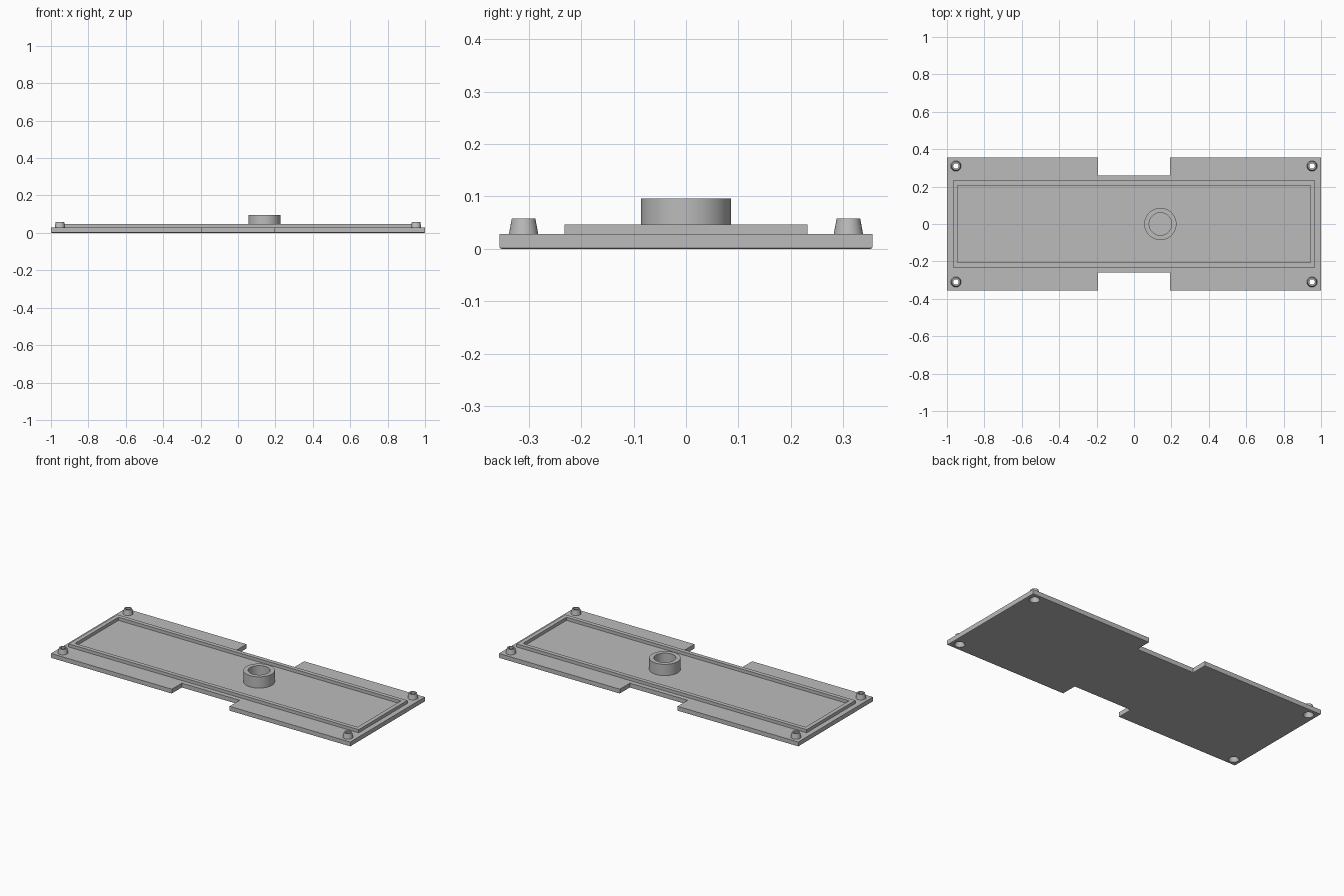
import bpy
import bmesh
import math

cube = bpy.data.objects.get("Cube")
if cube:
    bpy.data.objects.remove(cube, do_unlink=True)

PLATE_TOP = 0.028
HOLE_X, HOLE_Y = 0.952, 0.31

grey = bpy.data.materials.new("plain_grey")
grey.use_nodes = True
colour = (0.5, 0.5, 0.5, 1)
grey.diffuse_color = colour
grey.node_tree.nodes["Principled BSDF"].inputs["Base Color"].default_value = colour


def make_object(name, bm, location=(0, 0, 0), smooth=False):
    bmesh.ops.recalc_face_normals(bm, faces=bm.faces)
    mesh = bpy.data.meshes.new(name)
    bm.to_mesh(mesh)
    bm.free()
    mesh.materials.append(grey)
    obj = bpy.data.objects.new(name, mesh)
    obj.location = location
    bpy.context.collection.objects.link(obj)
    if smooth:
        bpy.ops.object.select_all(action='DESELECT')
        obj.select_set(True)
        bpy.context.view_layer.objects.active = obj
        bpy.ops.object.shade_smooth_by_angle(angle=math.radians(30))
    return obj


def lathe(name, profile, location, sides=48):
    """Spin a closed (radius, height) profile around the z axis."""
    bm = bmesh.new()
    rings = []
    for i in range(sides):
        a = math.tau * i / sides
        rings.append([bm.verts.new((r * math.cos(a), r * math.sin(a), z))
                      for r, z in profile])
    n = len(profile)
    for i in range(sides):
        a, b = rings[i], rings[(i + 1) % sides]
        for j in range(n):
            k = (j + 1) % n
            bm.faces.new((a[j], b[j], b[k], a[k]))
    return make_object(name, bm, location, smooth=True)


# Base plate with a notch in each long side
quarter = [(1, 0.356), (0.193, 0.356), (0.193, 0.26)]
right_half = [(x, -y) for x, y in reversed(quarter)] + quarter
outline = right_half + [(-x, -y) for x, y in right_half]
bm = bmesh.new()
face = bm.faces.new([bm.verts.new((x, y, 0)) for x, y in outline])
top = bmesh.ops.extrude_face_region(bm, geom=[face])
bmesh.ops.translate(bm, vec=(0, 0, PLATE_TOP),
                    verts=[g for g in top["geom"] if isinstance(g, bmesh.types.BMVert)])
lower_edges = [e for e in bm.edges if all(v.co.z < 0.001 for v in e.verts)]
bmesh.ops.bevel(bm, geom=lower_edges, offset=0.004, segments=2, profile=0.5,
                affect='EDGES')
plate = make_object("base_plate", bm)

# Countersunk screw holes and their tapered bosses
slope = 0.36
for sx in (-1, 1):
    for sy in (-1, 1):
        where = (sx * HOLE_X, sy * HOLE_Y, 0)
        bm = bmesh.new()
        bmesh.ops.create_cone(bm, cap_ends=True, segments=48, depth=0.05,
                              radius1=0.029 + slope * 0.01,
                              radius2=0.029 - slope * 0.04)
        bmesh.ops.translate(bm, vec=(0, 0, 0.015), verts=bm.verts)
        cutter = make_object("hole_cutter", bm, where)
        cutter.hide_render = True
        mod = plate.modifiers.new("screw_hole", 'BOOLEAN')
        mod.operation = 'DIFFERENCE'
        mod.solver = 'EXACT'
        mod.object = cutter
        bpy.context.view_layer.objects.active = plate
        bpy.ops.object.modifier_apply(modifier=mod.name)
        bpy.data.objects.remove(cutter, do_unlink=True)

        name = ("back" if sy > 0 else "front") + ("_left" if sx > 0 else "_right")
        lathe(name + "_screw_boss",
              [(0.029 - slope * PLATE_TOP, PLATE_TOP), (0.0145, 0.04),
               (0.0145, 0.058), (0.0225, 0.058), (0.028, PLATE_TOP)], where)

# Raised rectangular lip
bm = bmesh.new()
loops = []
for x, y, z in ((0.969, 0.232, PLATE_TOP), (0.969, 0.232, 0.047),
                (0.944, 0.207, 0.047), (0.944, 0.207, PLATE_TOP)):
    loops.append([bm.verts.new((sx * x, sy * y, z))
                  for sx, sy in ((1, 1), (-1, 1), (-1, -1), (1, -1))])
for a, b in zip(loops, loops[1:]):
    for i in range(4):
        j = (i + 1) % 4
        bm.faces.new((a[i], a[j], b[j], b[i]))
make_object("raised_lip", bm)

# Round collar, slightly off centre
lathe("round_collar", [(0.06, PLATE_TOP), (0.06, 0.096), (0.086, 0.096),
                       (0.086, PLATE_TOP)], (0.141, 0, 0), sides=64)
